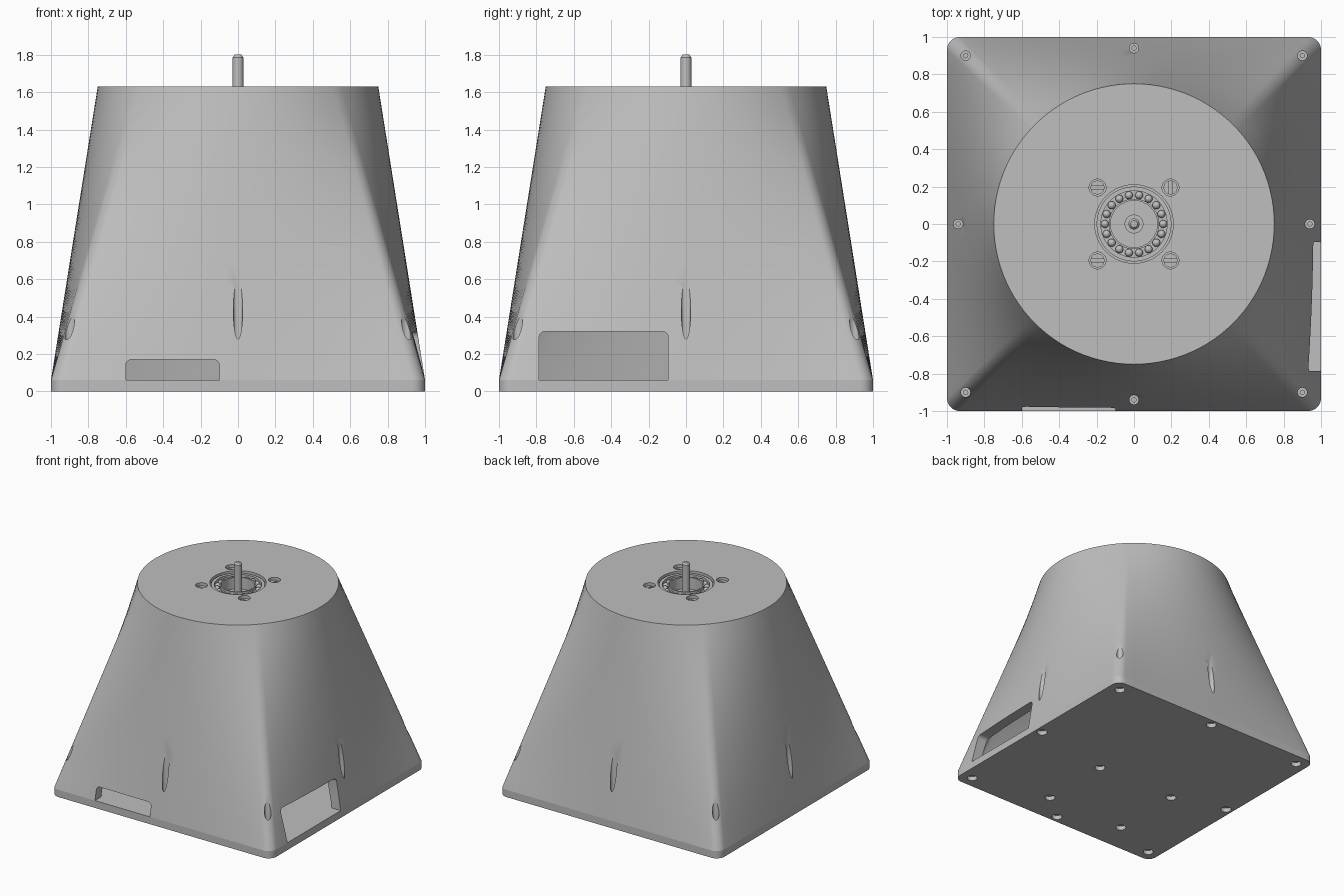
import bpy, bmesh, math
from mathutils import Matrix, Vector

cube = bpy.data.objects.get("Cube")
if cube:
    bpy.data.objects.remove(cube, do_unlink=True)

grey = bpy.data.materials.new("plain_grey")
grey.use_nodes = True
COLOUR = (0.52, 0.52, 0.52, 1)
grey.diffuse_color = COLOUR
grey.node_tree.nodes["Principled BSDF"].inputs["Base Color"].default_value = COLOUR

BASE_Z, TOP_Z, TOP_R, CORNER = 0.06, 1.63, 0.75, 0.07


def finish(name, bm):
    bmesh.ops.recalc_face_normals(bm, faces=bm.faces)
    mesh = bpy.data.meshes.new(name)
    bm.to_mesh(mesh)
    bm.free()
    mesh.materials.append(grey)
    obj = bpy.data.objects.new(name, mesh)
    bpy.context.collection.objects.link(obj)
    return obj


def smooth(obj):
    bpy.ops.object.select_all(action='DESELECT')
    obj.select_set(True)
    bpy.context.view_layer.objects.active = obj
    bpy.ops.object.shade_smooth_by_angle(angle=math.radians(30))


def cut(obj, cutter):
    mod = obj.modifiers.new("cut", 'BOOLEAN')
    mod.operation = 'DIFFERENCE'
    mod.solver = 'EXACT'
    mod.object = cutter
    bpy.context.view_layer.objects.active = obj
    bpy.ops.object.modifier_apply(modifier=mod.name)
    bpy.data.objects.remove(cutter, do_unlink=True)


def add_cylinder(bm, x, y, z0, z1, r, sides=24):
    bmesh.ops.create_cone(bm, cap_ends=True, segments=sides, radius1=r, radius2=r,
                          depth=z1 - z0, matrix=Matrix.Translation((x, y, (z0 + z1) / 2)))


def add_box(bm, low, high):
    low, high = Vector(low), Vector(high)
    mat = Matrix.Translation((low + high) / 2) @ Matrix.Diagonal((*(high - low), 1))
    return bmesh.ops.create_cube(bm, size=1, matrix=mat)["verts"]


def add_notch(bm, low, high, axis):
    """Box opening with its two top edges rounded along the given axis."""
    verts = add_box(bm, low, high)
    edges = {e for v in verts for e in v.link_edges
             if all(p.co.z > high[2] - 0.001 for p in e.verts)
             and abs((e.verts[0].co - e.verts[1].co)[axis]) > 0.01}
    bmesh.ops.bevel(bm, geom=list(edges), offset=0.03, segments=5,
                    affect='EDGES', profile=0.5)


def outline():
    """Rounded square points, each paired with its angle on the top circle."""
    flat, spread = 1 - CORNER, math.radians(42.5)
    quarter = []
    for i in range(25):
        s = i / 12 - 1
        quarter.append((Vector((1, s * flat)), s * spread))
    for i in range(1, 8):
        a = i / 8 * math.pi / 2
        p = Vector((flat + CORNER * math.cos(a), flat + CORNER * math.sin(a)))
        quarter.append((p, spread + i / 8 * (math.pi / 2 - 2 * spread)))
    for k in range(4):
        turn = k * math.pi / 2
        for p, a in quarter:
            yield Matrix.Rotation(turn, 2) @ p, a + turn


def stack(name, rings):
    bm = bmesh.new()
    loops = [[bm.verts.new(co) for co in ring] for ring in rings]
    for a, b in zip(loops, loops[1:]):
        for i in range(len(a)):
            j = (i + 1) % len(a)
            bm.faces.new((a[i], a[j], b[j], b[i]))
    bm.faces.new(loops[0][::-1])
    bm.faces.new(loops[-1])
    return finish(name, bm)


def loft(name, scale, radius, z0, z1, extra=0, levels=12):
    """Rounded square blending into a circle."""
    rings = []
    if extra:
        rings.append([(*(p * scale), z0 - extra) for p, a in outline()])
    for i in range(levels + 1):
        t = i / levels
        rings.append([(*(p * scale).lerp(Vector((math.cos(a), math.sin(a))) * radius, t),
                       z0 + (z1 - z0) * t) for p, a in outline()])
    return stack(name, rings)


def lathe(name, profile, sides=64):
    bm = bmesh.new()
    verts = [bm.verts.new((r, 0, z)) for r, z in profile]
    edges = [bm.edges.new(pair) for pair in zip(verts, verts[1:])]
    bmesh.ops.spin(bm, geom=verts + edges, cent=(0, 0, 0), axis=(0, 0, 1),
                   angle=2 * math.pi, steps=sides)
    bmesh.ops.remove_doubles(bm, verts=bm.verts, dist=0.0001)
    obj = finish(name, bm)
    smooth(obj)
    return obj


SCREWS = [(x, y) for x in (-0.9, 0.9) for y in (-0.9, 0.9)]
SCREWS += [(-0.94, 0), (0.94, 0), (0, -0.94), (0, 0.94)]
TOP_SCREWS = [(x, y) for x in (-0.195, 0.195) for y in (-0.195, 0.195)]

# Housing shell: hollow loft with cable openings and screw pockets
housing = loft("housing", 1, TOP_R, BASE_Z, TOP_Z)
cut(housing, loft("cavity", 0.92, 0.67, BASE_Z, 1.45, extra=0.05))

bm = bmesh.new()
add_notch(bm, (0.75, -0.785, 0.02), (1.1, -0.095, 0.32), 0)
add_notch(bm, (-0.6, -1.1, 0.02), (-0.1, -0.75, 0.17), 1)
for x, y in SCREWS:
    add_cylinder(bm, x, y, 0.2, 0.8, 0.025)
for x, y in TOP_SCREWS:
    add_cylinder(bm, x, y, 1.57, 1.7, 0.045, 32)
add_cylinder(bm, 0, 0, 1.5, 1.7, 0.21, 64)
cut(housing, finish("openings", bm))
smooth(housing)

# Base plate with recessed holes underneath
base = stack("base_plate", [[(*p, z) for p, a in outline()] for z in (0, BASE_Z)])
bm = bmesh.new()
for x, y in SCREWS + [(x, y) for x in (0.235, -0.49) for y in (-0.135, -0.745)]:
    add_cylinder(bm, x, y, -0.1, 0.035, 0.04)
cut(base, finish("base_holes", bm))
smooth(base)

# Fastener pins at the bottom of the side pockets
bm = bmesh.new()
for x, y in SCREWS:
    add_cylinder(bm, x, y, 0.19, 0.23, 0.014, 16)
smooth(finish("side_pins", bm))

# Slotted screws on the top face
bm = bmesh.new()
slots = bmesh.new()
for x, y in TOP_SCREWS:
    add_cylinder(bm, x, y, 1.56, 1.61, 0.037, 32)
    w, d = (0.008, 0.06) if x > 0 and y > 0 else (0.06, 0.008)
    add_box(slots, (x - w, y - d, 1.595), (x + w, y + d, 1.65))
heads = finish("top_screws", bm)
cut(heads, finish("slots", slots))
smooth(heads)

# Bearing: outer race, ball groove, inner race and hub
lathe("bearing", [(0, 1.49), (0.2, 1.49), (0.2, 1.615), (0.177, 1.615), (0.177, 1.57),
                  (0.135, 1.57), (0.135, 1.615), (0.125, 1.615), (0.125, 1.52),
                  (0.05, 1.52), (0.05, 1.545), (0, 1.545)])
bm = bmesh.new()
for i in range(18):
    a = i * math.tau / 18
    bmesh.ops.create_uvsphere(bm, u_segments=16, v_segments=10, radius=0.021,
                              matrix=Matrix.Translation((0.156 * math.cos(a),
                                                         0.156 * math.sin(a), 1.588)))
smooth(finish("bearing_balls", bm))

# Drive shaft with a chamfered tip
lathe("shaft", [(0, 1.5), (0.029, 1.5), (0.029, 1.785), (0.018, 1.8), (0, 1.8)], 32)
